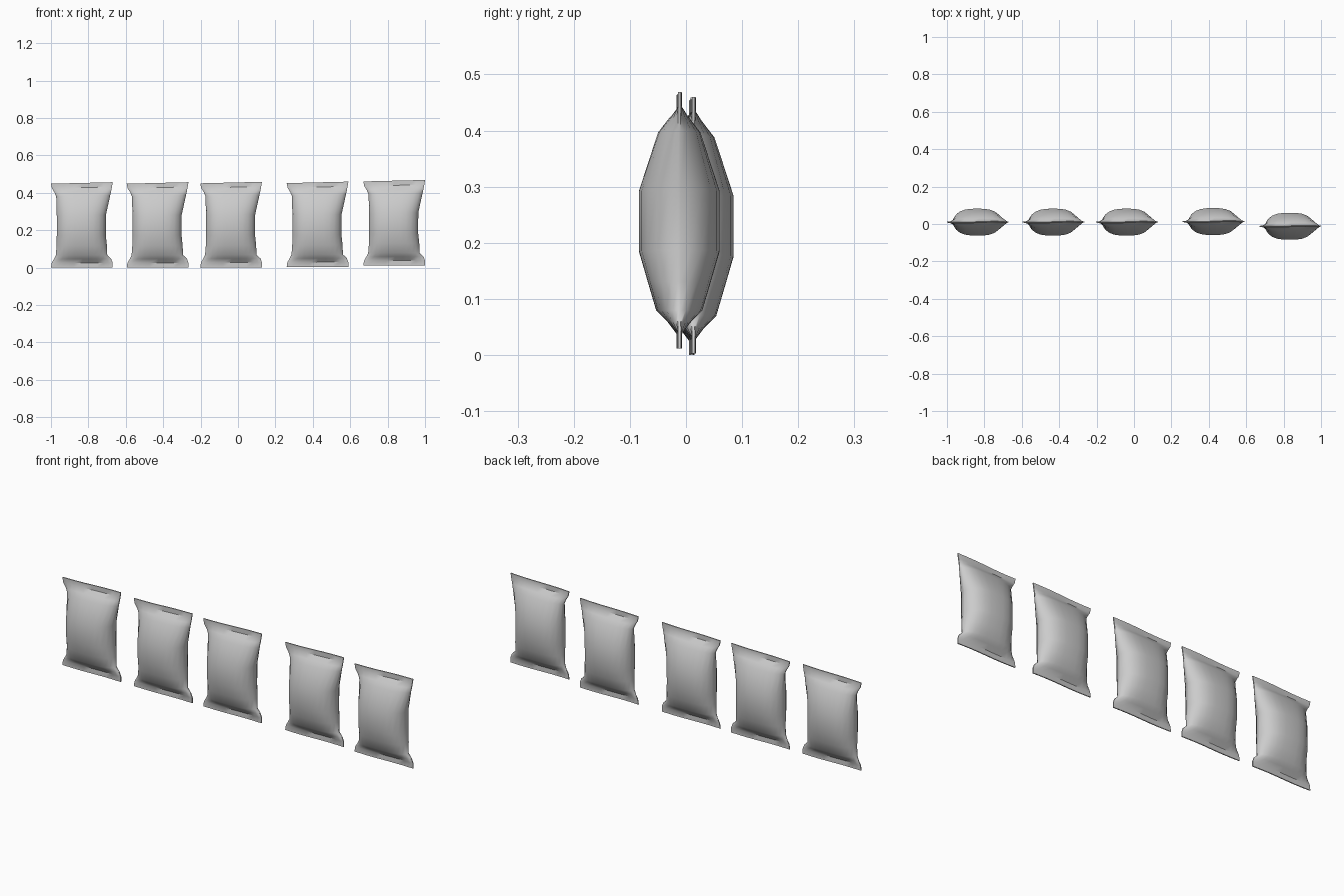
import bpy, bmesh, math

cube = bpy.data.objects.get("Cube")
if cube:
    bpy.data.objects.remove(cube, do_unlink=True)

foil = bpy.data.materials.new("grey_foil")
foil.use_nodes = True
GREY = (0.6, 0.6, 0.6, 1)
foil.diffuse_color = GREY
foil.node_tree.nodes["Principled BSDF"].inputs["Base Color"].default_value = GREY

# Bag rows, bottom to top: height, left edge, right edge, half depth
SEAL = 0.0025
ROWS = [
    (0.0, -0.165, 0.165, SEAL),
    (0.026, -0.161, 0.165, SEAL),
    (0.047, -0.149, 0.157, 0.021),
    (0.067, -0.139, 0.136, 0.041),
    (0.118, -0.135, 0.134, 0.056),
    (0.173, -0.134, 0.128, 0.072),
    (0.28, -0.134, 0.129, 0.072),
    (0.384, -0.137, 0.152, 0.038),
    (0.407, -0.147, 0.157, 0.02),
    (0.428, -0.16, 0.161, SEAL),
    (0.453, -0.165, 0.165, SEAL),
]
COLS = 12


def bag_mesh():
    bm = bmesh.new()
    rings = []
    for z, left, right, depth in ROWS:
        sealed = depth == SEAL
        front, back = [], []
        for i in range(COLS + 1):
            u = -math.cos(math.pi * i / COLS)
            x = (left + right) / 2 + u * (right - left) / 2
            # full in the middle, pinched at the sides, flat in the seals
            bulge = SEAL if sealed else max(SEAL, depth * (1 - abs(u) ** 3) ** 0.55)
            wave = 0.0025 * math.sin(3 * u) if sealed else 0
            lift = 0.004 * u * z / ROWS[-1][0]
            front.append(bm.verts.new((x, wave - bulge, z + lift)))
            back.append(bm.verts.new((x, wave + bulge, z + lift)))
        rings.append(front + back[::-1])
    # skin
    for low, high in zip(rings, rings[1:]):
        n = len(low)
        for i in range(n):
            j = (i + 1) % n
            bm.faces.new((low[i], low[j], high[j], high[i]))
    # seal ends
    for ring in (rings[0], rings[-1]):
        for i in range(COLS):
            bm.faces.new((ring[i], ring[i + 1], ring[-2 - i], ring[-1 - i]))
    bmesh.ops.recalc_face_normals(bm, faces=bm.faces)
    mesh = bpy.data.meshes.new("bag")
    bm.to_mesh(mesh)
    bm.free()
    mesh.materials.append(foil)
    return mesh


# Row of five bags sharing one mesh
PLACES = [(-0.835, 0.01, 0), (-0.43, 0.01, 0), (-0.037, 0.01, 0.002),
          (0.425, 0.013, 0.003), (0.835, -0.012, 0.012)]
mesh = bag_mesh()
bags = []
for number, place in enumerate(PLACES, 1):
    bag = bpy.data.objects.new(f"snack_bag_{number}", mesh)
    bag.location = place
    bpy.context.collection.objects.link(bag)
    bags.append(bag)

# Smooth foil with crisp seal edges
bpy.ops.object.select_all(action="DESELECT")
bags[0].select_set(True)
bpy.context.view_layer.objects.active = bags[0]
bpy.ops.object.shade_smooth_by_angle(angle=math.radians(38))
